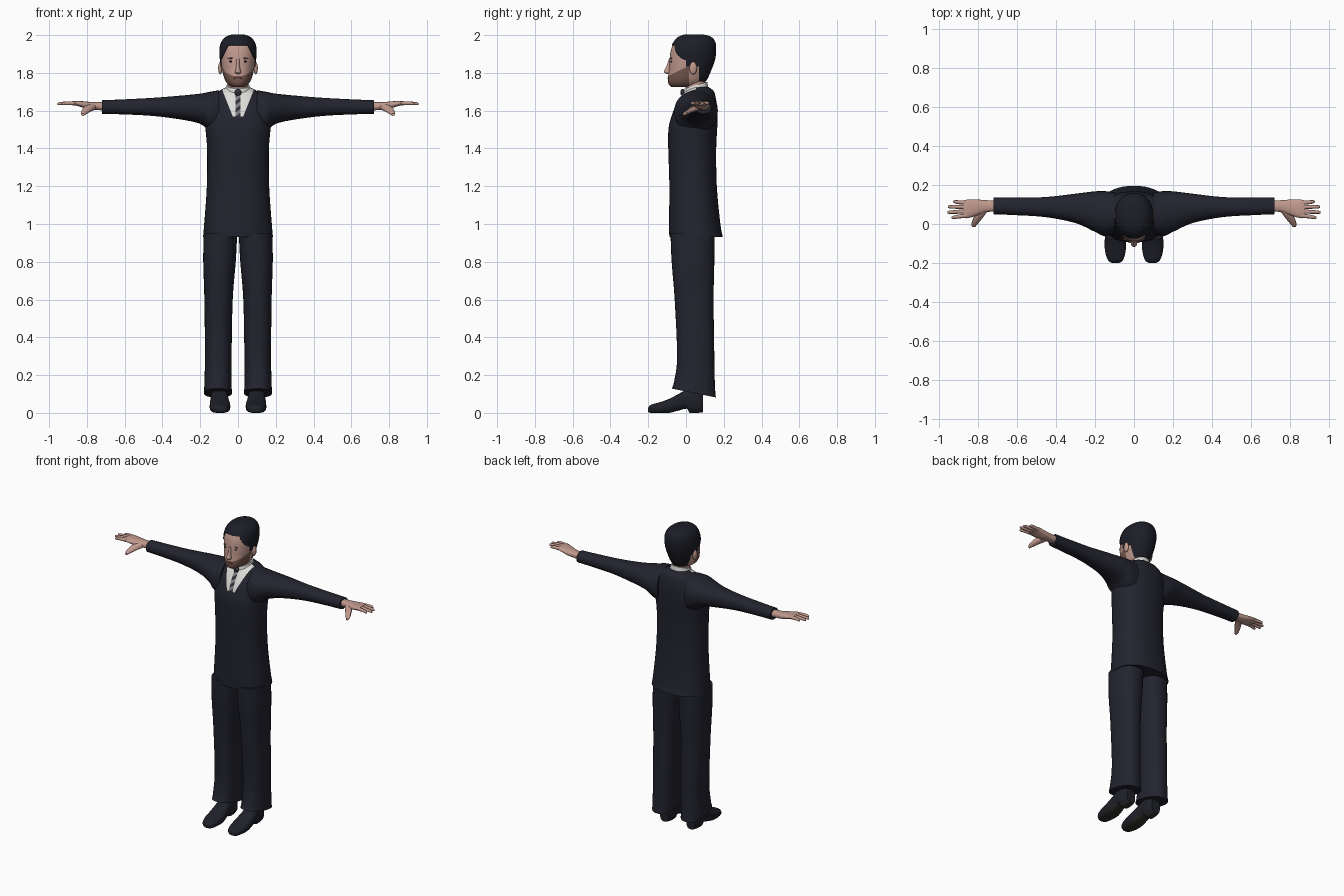
import bpy, bmesh, math
from mathutils import Vector

if "Cube" in bpy.data.objects:
    bpy.data.objects.remove(bpy.data.objects["Cube"])


def material(name, r, g, b):
    m = bpy.data.materials.new(name)
    m.use_nodes = True
    m.diffuse_color = (r, g, b, 1)
    shader = m.node_tree.nodes["Principled BSDF"]
    shader.inputs["Base Color"].default_value = (r, g, b, 1)
    shader.inputs["Roughness"].default_value = 0.8
    return m


SUIT = material("navy suit", 0.016, 0.017, 0.027)
HAIR = material("black hair", 0.012, 0.013, 0.02)
SKIN = material("skin", 0.53, 0.32, 0.27)
BEARD = material("brown stubble", 0.19, 0.1, 0.08)
SHIRT = material("white shirt", 0.72, 0.72, 0.7)
TIE = material("dark tie", 0.03, 0.03, 0.04)
STRIPE = material("grey tie stripe", 0.22, 0.22, 0.24)
SHOE = material("black shoe leather", 0.014, 0.015, 0.022)
SOLE = material("shoe sole", 0.026, 0.026, 0.022)
LIP = material("lips", 0.28, 0.13, 0.11)
parts = []


def spline(sections, steps):
    """Catmull-Rom interpolation through the cross-sections."""
    out = []
    for i in range(len(sections) - 1):
        p0, p1 = sections[max(i - 1, 0)], sections[i]
        p2, p3 = sections[i + 1], sections[min(i + 2, len(sections) - 1)]
        for k in range(steps):
            u = k / steps
            out.append([0.5 * (2 * b + (c - a) * u + (2 * a - 5 * b + 4 * c - d) * u * u
                               + (3 * b - a - 3 * c + d) * u ** 3)
                        for a, b, c, d in zip(p0, p1, p2, p3)])
    return out + [list(sections[-1])]


def loft_mesh(axis, sections, n=32, steps=4, p=2.2):
    """Section: position on axis, a-min, a-max, b-min, b-max, optional tilt along b."""
    bm = bmesh.new()
    rings = []
    for t, a0, a1, b0, b1, tilt in spline([(*s, 0)[:6] for s in sections], steps):
        ring = []
        for i in range(n):
            w = 2 * math.pi * i / n
            c, s = math.cos(w), math.sin(w)
            a = (a0 + a1) / 2 + (a1 - a0) / 2 * math.copysign(abs(c) ** (2 / p), c)
            db = (b1 - b0) / 2 * math.copysign(abs(s) ** (2 / p), s)
            b, q = (b0 + b1) / 2 + db, t + tilt * db
            ring.append(bm.verts.new({"x": (q, a, b), "y": (a, q, b), "z": (a, b, q)}[axis]))
        rings.append(ring)
    for lo, hi in zip(rings, rings[1:]):
        for i in range(n):
            j = (i + 1) % n
            bm.faces.new((lo[i], lo[j], hi[j], hi[i]))
    bm.faces.new(rings[0])
    bm.faces.new(rings[-1])
    bmesh.ops.recalc_face_normals(bm, faces=bm.faces)
    return bm


def finish(name, bm, mats, mirror=False):
    me = bpy.data.meshes.new(name)
    bm.to_mesh(me)
    bm.free()
    for m in mats:
        me.materials.append(m)
    ob = bpy.data.objects.new(name, me)
    bpy.context.collection.objects.link(ob)
    if mirror:
        ob.modifiers.new("mirror", "MIRROR")
    parts.append(ob)


def loft(name, axis, sections, mat, mirror=False, **kw):
    finish(name, loft_mesh(axis, sections, **kw), [mat], mirror)


def blob(name, centre, size, mat, mirror=False, turn=0):
    bm = bmesh.new()
    bmesh.ops.create_uvsphere(bm, u_segments=16, v_segments=10, radius=1)
    bmesh.ops.scale(bm, vec=size, verts=bm.verts)
    c, s = math.cos(turn), math.sin(turn)
    for v in bm.verts:
        x, y, z = v.co
        v.co = Vector((c * x - s * z, y, s * x + c * z)) + Vector(centre)
    finish(name, bm, [mat], mirror)


def cut(bm, point, normal, where):
    faces = [f for f in bm.faces if where(f.calc_center_median())]
    geom = set(faces)
    for f in faces:
        geom.update(f.edges)
        geom.update(f.verts)
    bmesh.ops.bisect_plane(bm, geom=list(geom), plane_co=point, plane_no=normal, dist=1e-5)


def paint(bm, rule):
    for f in bm.faces:
        f.material_index = rule(f.calc_center_median())


# Jacket, with the shirt opening and striped tie cut into the chest
jacket = loft_mesh("z", [(z, -w, w, f, b) for z, w, f, b in (
    (0.93, .185, -.088, .195), (1.0, .179, -.09, .182), (1.2, .165, -.088, .163),
    (1.4, .164, -.094, .16), (1.5, .172, -.093, .165), (1.56, .175, -.08, .167),
    (1.62, .165, -.058, .165), (1.68, .135, -.022, .155), (1.705, .10, 0, .145),
    (1.725, .06, .02, .12))], n=48, p=2.3)
chest = lambda c: c.y < 0.05 and c.z > 1.52 and abs(c.x) < 0.12
cut(jacket, (0, 0, 1.57), (0, 0, 1), chest)
for s in (-1, 1):
    cut(jacket, (s * .03, 0, 1.575), (s, 0, -.4), chest)
    cut(jacket, (s * .014, 0, 0), (1, 0, 0), chest)
tie_zone = lambda c: chest(c) and abs(c.x) < .014
for i in range(9):
    cut(jacket, (0, 0, 1.56 + .02 * i), (-.7, 0, 1), tie_zone)


def jacket_rule(c):
    if not chest(c) or c.z < 1.57 or abs(c.x) > .03 + .4 * (c.z - 1.575):
        return 0
    if tie_zone(c):
        return 2 + math.floor((c.z - .7 * c.x - 1.56) / .02) % 2
    return 1


paint(jacket, jacket_rule)
finish("jacket", jacket, [SUIT, SHIRT, TIE, STRIPE])
blob("tie_knot", (0, -.018, 1.697), (.018, .012, .018), TIE)

# Sleeves
loft("sleeves", "x", [
    (.10, -.05, .163, 1.475, 1.708), (.15, -.062, .168, 1.49, 1.70),
    (.2, -.04, .167, 1.53, 1.69), (.3, .005, .155, 1.553, 1.68),
    (.45, .035, .138, 1.572, 1.668), (.6, .045, .135, 1.58, 1.66),
    (.72, .05, .135, 1.583, 1.655)], SUIT, True)

# Hands
loft("palms", "x", [
    (.70, .065, .12, 1.60, 1.645), (.76, .06, .122, 1.605, 1.645),
    (.80, .045, .125, 1.61, 1.648), (.85, .03, .125, 1.625, 1.652),
    (.875, .032, .12, 1.628, 1.65)], SKIN, True, n=20, p=2.5)
for finger, tip, root_y, tip_y in (("index", .935, .043, .033), ("middle", .955, .065, .06),
                                   ("ring", .952, .087, .088), ("little", .925, .109, .114)):
    loft(finger + "_fingers", "x", [
        (.855, root_y - .011, root_y + .011, 1.628, 1.65),
        (.9, (root_y + tip_y) / 2 - .01, (root_y + tip_y) / 2 + .01, 1.63, 1.65),
        (tip - .008, tip_y - .008, tip_y + .008, 1.629, 1.645),
        (tip, tip_y - .003, tip_y + .003, 1.632, 1.639)], SKIN, True, n=10, steps=2)
loft("thumbs", "y", [
    (.065, .75, .805, 1.60, 1.64), (.03, .775, .822, 1.59, 1.622),
    (0, .80, .832, 1.577, 1.60), (-.015, .812, .828, 1.572, 1.586)], SKIN, True, n=12)

# Trousers with slanted hems
loft("trousers", "z", [
    (.105, .032, .18, -.075, .158, -.2), (.16, .034, .178, -.062, .153, -.1),
    (.3, .034, .175, -.047, .15), (.6, .028, .178, -.06, .146),
    (.8, .012, .184, -.076, .15), (.95, .004, .182, -.082, .152)], SUIT, True, p=2.4)

# Shoes with a separate sole colour underneath
shoes = loft_mesh("y", [
    (-.2, .078, .112, .004, .028), (-.185, .056, .133, 0, .043),
    (-.14, .043, .148, 0, .056), (-.09, .041, .15, 0, .074),
    (-.04, .048, .147, .012, .1), (.005, .053, .143, .022, .125),
    (.02, .053, .143, 0, .13), (.06, .055, .14, 0, .13), (.09, .066, .13, .004, .1)],
    n=28, p=2.8)
for f in shoes.faces:
    f.material_index = int(f.normal.z < -.7)
finish("shoes", shoes, [SHOE, SOLE], True)

# Neck and shirt collar
loft("neck", "z", [(1.69, -.053, .053, 0, .105), (1.79, -.052, .052, -.005, .1)], SKIN)
loft("shirt_collar", "z", [
    (1.66, -.072, .072, -.003, .12, .2), (1.70, -.068, .068, -.012, .118, .25),
    (1.735, -.06, .06, -.008, .113, .3)], SHIRT)

# Head, divided into hair, skin and stubble
head = loft_mesh("z", [(z, -w, w, f, b) for z, w, f, b in (
    (1.724, .03, -.075, .04), (1.74, .054, -.092, .085), (1.77, .072, -.096, .11),
    (1.82, .085, -.09, .132), (1.87, .092, -.087, .15), (1.92, .095, -.08, .156),
    (1.96, .086, -.064, .152), (1.987, .064, -.04, .132), (2.0, .03, -.005, .09))], n=40)
everywhere = lambda c: True
for point, normal in (((0, 0, 1.945), (0, 0, 1)), ((0, 0, 1.86), (0, 0, 1)),
                      ((0, 0, 2.045), (2, 0, 1)), ((0, 0, 2.045), (-2, 0, 1)),
                      ((0, .0, 0), (0, 1, 0)), ((0, 0, 1.835), (0, 0, 1)),
                      ((0, .068, 0), (0, 1, 0)), ((0, 0, 1.755), (0, 0, 1)),
                      ((0, -.09, 1.785), (0, -.5, 1)), ((0, .015, 0), (0, 1, 0))):
    cut(head, point, normal, everywhere)


def head_rule(c):
    brow = c.z > 1.945 or (c.z > 1.86 and c.z + 2 * abs(c.x) > 2.045)
    if brow or (c.y > 0 and c.z > 1.835) or (c.y > .068 and c.z > 1.755):
        return 1
    return 2 if c.y < .015 and c.z - .5 * (c.y + .09) < 1.785 else 0


paint(head, head_rule)
bmesh.ops.inset_region(head, faces=[f for f in head.faces if f.material_index == 1],
                       thickness=.0005, depth=.004, use_even_offset=False)
finish("head", head, [SKIN, HAIR, BEARD])

# Facial features
loft("nose", "z", [
    (1.793, -.01, .01, -.1, -.075), (1.803, -.017, .017, -.117, -.07),
    (1.815, -.013, .013, -.115, -.07), (1.84, -.009, .009, -.102, -.07),
    (1.875, -.008, .008, -.09, -.07)], SKIN, n=14)
blob("mouth", (0, -.094, 1.771), (.024, .005, .005), LIP)
blob("eyes", (.035, -.078, 1.86), (.013, .005, .005), HAIR, True)
blob("eyebrows", (.037, -.078, 1.877), (.019, .005, .004), BEARD, True, -.1)
blob("ears", (.094, .038, 1.825), (.011, .02, .033), SKIN, True)

# Smooth shading with crisp hems and edges
bpy.ops.object.select_all(action="DESELECT")
for ob in parts:
    ob.select_set(True)
bpy.context.view_layer.objects.active = parts[0]
bpy.ops.object.shade_smooth_by_angle(angle=math.radians(40))
